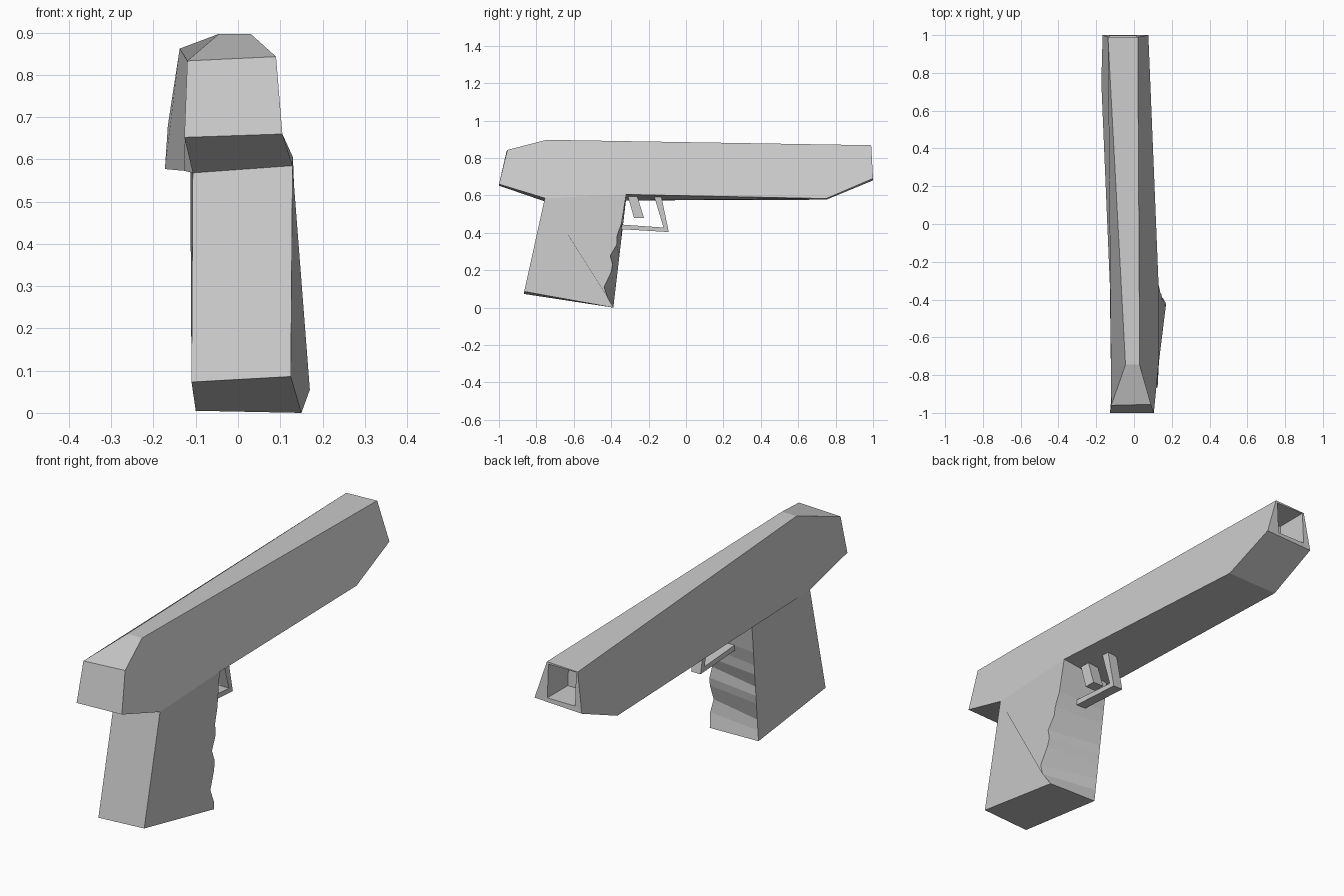
import bpy, bmesh
from mathutils import Vector

if "Cube" in bpy.data.objects:
    bpy.data.objects.remove(bpy.data.objects["Cube"])


def loft(name, left, right, edit=None):
    """Solid spanning a left and a right outline with equal point counts."""
    bm = bmesh.new()
    lv = [bm.verts.new(p) for p in left]
    rv = [bm.verts.new(p) for p in right]
    n = len(lv)
    bm.faces.new(lv)
    bm.faces.new(rv[::-1])
    strips = []
    for i in range(n):
        j = (i + 1) % n
        strips.append(bm.faces.new((lv[j], lv[i], rv[i], rv[j])))
    bmesh.ops.recalc_face_normals(bm, faces=bm.faces[:])
    if edit:
        edit(bm, strips)
    mesh = bpy.data.meshes.new(name)
    bm.to_mesh(mesh)
    bm.free()
    obj = bpy.data.objects.new(name, mesh)
    bpy.context.collection.objects.link(obj)
    return obj


def bar(name, profile, x0, x1):
    """Straight extrusion of a y-z profile across x."""
    loft(name, [(x0, y, z) for y, z in profile], [(x1, y, z) for y, z in profile])


# Slide body: slightly twisted, with a narrow flat top
frame_front_l, frame_front_r = (-.128, -.32, .573), (.13, -.32, .605)
frame_back_l, frame_back_r = (-.107, -.755, .568), (.129, -.755, .585)
slide_l = [(-.127, -1, .652), (-.12, -.96, .833), (-.045, -.745, .897),
           (-.138, .99, .862), (-.166, 1, .68), (-.173, .75, .577),
           frame_front_l, frame_back_l]
slide_r = [(.105, -1, .66), (.09, -.955, .843), (.03, -.745, .897),
           (.02, .99, .868), (.076, 1, .69), (.083, .75, .583),
           frame_front_r, frame_back_r]


def bore(bm, strips):
    # Squared recess in the front end
    face = strips[3]
    bmesh.ops.inset_region(bm, faces=[face], thickness=.02)
    mid = face.calc_center_median()
    for v in face.verts:
        top = v.co.z > mid.z
        v.co = ((.012 if v.co.x > mid.x else -.13),
                (.99 if top else .998), (.858 if top else .705))
    inner = bmesh.ops.extrude_discrete_faces(bm, faces=[face])["faces"][0]
    bmesh.ops.translate(bm, verts=inner.verts[:], vec=Vector((0, -.15, 0)))


loft("slide", slide_l, slide_r, bore)

# Grip: wavy right front edge, straight left front edge
wave = [(.136, -.345, .45), (.14, -.368, .385), (.145, -.37, .337),
        (.15, -.405, .277), (.154, -.392, .23), (.158, -.4, .19),
        (.165, -.438, .11), (.17, -.42, .055)]
toe_l, toe_r = Vector((-.1, -.388, .005)), (.15, -.388, .0)
top_l = Vector(frame_front_l) + Vector((.015, 0, .01))
straight = [top_l.lerp(toe_l, (.6 - p[2]) / .6) for p in wave]
loft("grip",
     [frame_back_l, top_l, *straight, toe_l, (-.11, -.865, .073)],
     [frame_back_r, frame_front_r, *wave, toe_r, (.125, -.865, .086)])

# Trigger and its guard
bar("trigger", [(-.318, .62), (-.268, .62), (-.225, .48), (-.278, .48)], -.012, .042)
bar("guard_bottom", [(-.36, .445), (-.12, .428), (-.092, .404), (-.36, .42)], -.01, .038)
bar("guard_front", [(-.175, .61), (-.135, .61), (-.092, .404), (-.12, .428)], -.01, .038)
